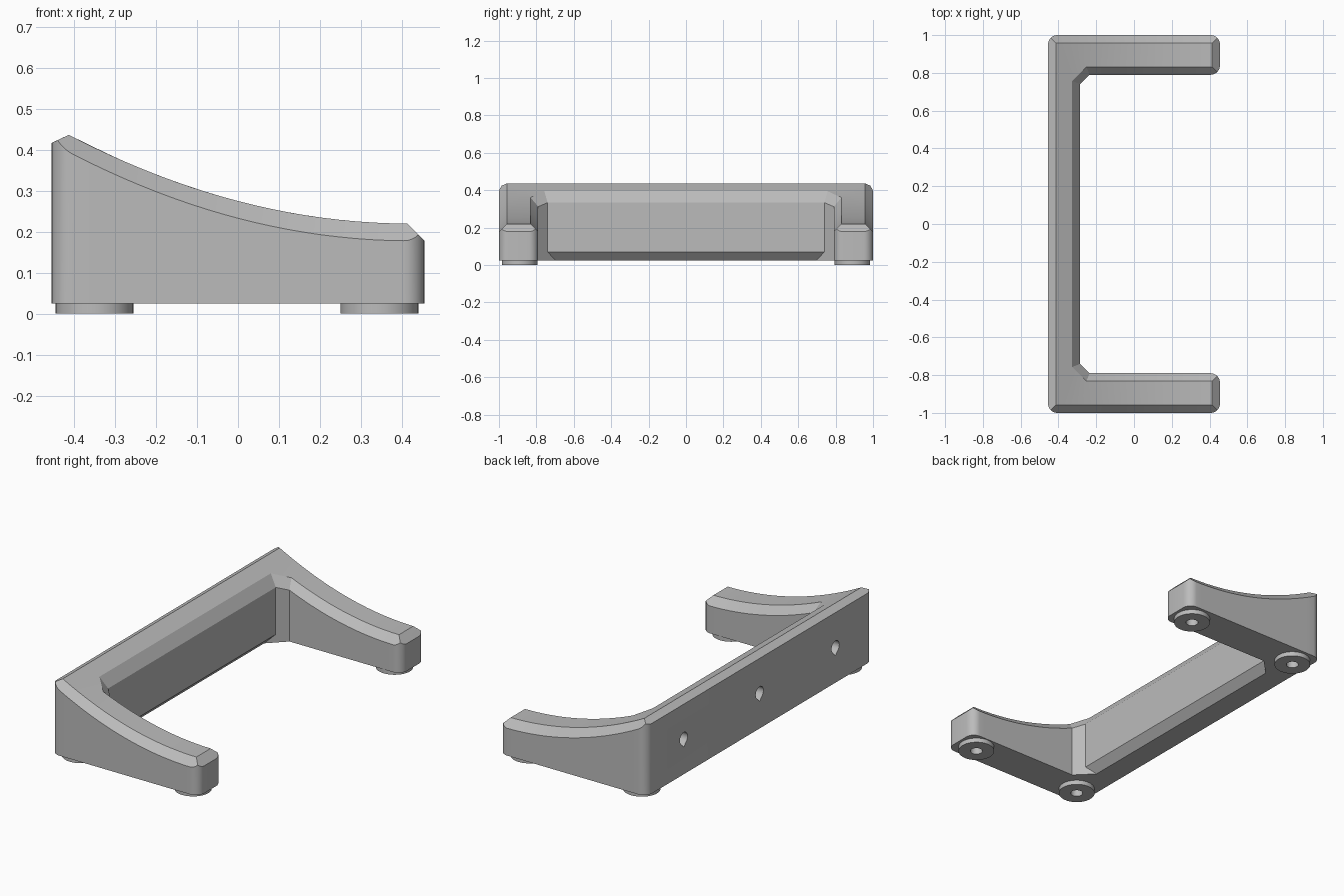
import bpy, bmesh, math

if "Cube" in bpy.data.objects:
    bpy.data.objects.remove(bpy.data.objects["Cube"])

C = 0.042          # chamfer width
R = 0.05           # rounded vertical corner radius
Z0 = 0.025         # underside of the frame
XB, XF = -0.455, 0.455

grey = bpy.data.materials.new("grey_plastic")
grey.diffuse_color = (0.5, 0.5, 0.5, 1)
grey.use_nodes = True
grey.node_tree.nodes["Principled BSDF"].inputs["Base Color"].default_value = grey.diffuse_color


def h(x):
    """Height of the sweeping top surface."""
    return 0.22 + 0.312 * (0.42 - x) ** 2


def lerp(a, b, t):
    return a + (b - a) * t


def wall_z(x, y):
    """Top of an outer wall, cut by the side and end chamfers."""
    d = min(x - XB, XF - x, 1 - y, y - 0.79 if x > 0.4 else 1)
    return h(x) - max(0, C - d)


def section(ow, oi, ii, iw, ib=None):
    """Cross-section loop, from outer bottom over the top to inner bottom."""
    ib = ib or iw
    iz = wall_z(*iw) if iw[0] > 0.4 else h(iw[0]) - C
    return [(*ow, Z0), (*ow, wall_z(*ow)), (*oi, h(oi[0])), (*ii, h(ii[0])),
            (*iw, iz), (*iw, 0.07), (*ib, Z0)]


def make_object(name, bm):
    bmesh.ops.recalc_face_normals(bm, faces=bm.faces)
    me = bpy.data.meshes.new(name)
    bm.to_mesh(me)
    bm.free()
    ob = bpy.data.objects.new(name, me)
    bpy.context.collection.objects.link(ob)
    me.materials.append(grey)
    return ob


def activate(ob):
    bpy.ops.object.select_all(action='DESELECT')
    ob.select_set(True)
    bpy.context.view_layer.objects.active = ob


# Sections of half the frame: back rail, outer corner, arm, rounded tip
secs = [section((XB, 0), (XB + C, 0), (-0.327, 0), (-0.285, 0), (-0.327, 0))]
N = 8
for k in range(N + 1):
    a = math.pi / 2 * k / N
    secs.append(section((XB + R - R * math.cos(a), 1 - R + R * math.sin(a)),
                        (XB + C, 1 - C), (-0.327, 0.757), (-0.285, 0.74), (-0.327, 0.698)))
for k in range(1, 5):
    t = k / 4
    x = lerp(XB + R, -0.235, t)
    secs.append(section((x, 1), (lerp(XB + C, -0.235, t), 1 - C),
                        (lerp(-0.327, -0.252, t), lerp(0.757, 0.832, t)),
                        (lerp(-0.285, -0.235, t), lerp(0.74, 0.79, t)),
                        (lerp(-0.327, -0.235, t), lerp(0.698, 0.79, t))))
for k in range(1, 17):
    t = k / 16
    x, xi = lerp(-0.235, XF - R, t), lerp(-0.235, XF - C, t)
    secs.append(section((x, 1), (xi, 1 - C),
                        (lerp(-0.252, XF - C, t), 0.832), (x, 0.79)))
for k in range(1, N + 1):
    a = math.pi / 2 * k / N
    x, dy = XF - R + R * math.sin(a), R * (1 - math.cos(a))
    secs.append(section((x, 1 - dy), (XF - C, 1 - C), (XF - C, 0.832), (x, 0.79 + dy)))

bm = bmesh.new()
verts = {}


def add_face(points):
    """Add a face, sharing vertices and skipping collapsed ones."""
    vs = []
    for p in points:
        key = tuple(round(c, 4) + 0.0 for c in p)
        if key not in verts:
            verts[key] = bm.verts.new(key)
        if verts[key] not in vs:
            vs.append(verts[key])
    if len(vs) > 2 and not bm.faces.get(vs):
        bm.faces.new(vs)


for s in (1, -1):
    half = [[(x, y * s, z) for x, y, z in sec] for sec in secs]
    for a, b in zip(half, half[1:]):
        for i in range(7):
            j = (i + 1) % 7
            add_face((a[i], a[j], b[j], b[i]))
    e = half[-1]
    add_face((e[1], e[2], e[3], e[4]))
    add_face((e[0], e[1], e[4], e[5], e[6]))
frame = make_object("frame", bm)


def prism(name, outline, shift):
    """Closed solid from an outline and an extrusion vector."""
    b = bmesh.new()
    f = b.faces.new([b.verts.new(p) for p in outline])
    g = bmesh.ops.extrude_face_region(b, geom=[f])
    bmesh.ops.translate(b, vec=shift,
                        verts=[v for v in g['geom'] if isinstance(v, bmesh.types.BMVert)])
    return make_object(name, b)


# Teardrop mounting holes in the back and screw holes under the feet
feet = [(x, y) for x in (-0.35, 0.345) for y in (-0.89, 0.89)]
cutters = []
for y in (-0.67, 0, 0.67):
    pts = [(-0.5, y + 0.034 * math.cos(a), 0.225 + 0.034 * math.sin(a))
           for a in (math.radians(-45 + 270 * k / 18) for k in range(19))]
    pts.append((-0.5, y, 0.225 - 0.048))
    cutters.append(prism("mount_hole_cutter", pts, (0.13, 0, 0)))
for x, y in feet:
    pts = [(x + 0.032 * math.cos(a), y + 0.032 * math.sin(a), -0.02)
           for a in (2 * math.pi * k / 24 for k in range(24))]
    cutters.append(prism("screw_hole_cutter", pts, (0, 0, 0.11)))
for c in cutters:
    c.hide_render = True
    activate(frame)
    m = frame.modifiers.new("hole", 'BOOLEAN')
    m.operation, m.solver, m.object = 'DIFFERENCE', 'EXACT', c
    bpy.ops.object.modifier_apply(modifier=m.name)
    bpy.data.objects.remove(c)
activate(frame)
bpy.ops.object.shade_smooth_by_angle(angle=math.radians(25))

# Ring-shaped feet
for x, y in feet:
    bm = bmesh.new()
    M = 40
    rings = [[bm.verts.new((x + r * math.cos(2 * math.pi * k / M),
                            y + r * math.sin(2 * math.pi * k / M), z)) for k in range(M)]
             for r, z in ((0.095, Z0), (0.095, 0), (0.032, 0), (0.032, Z0))]
    for i in range(4):
        p, q = rings[i], rings[(i + 1) % 4]
        for k in range(M):
            n = (k + 1) % M
            bm.faces.new((p[k], p[n], q[n], q[k]))
    foot = make_object("foot", bm)
    activate(foot)
    bpy.ops.object.shade_smooth_by_angle(angle=math.radians(30))
